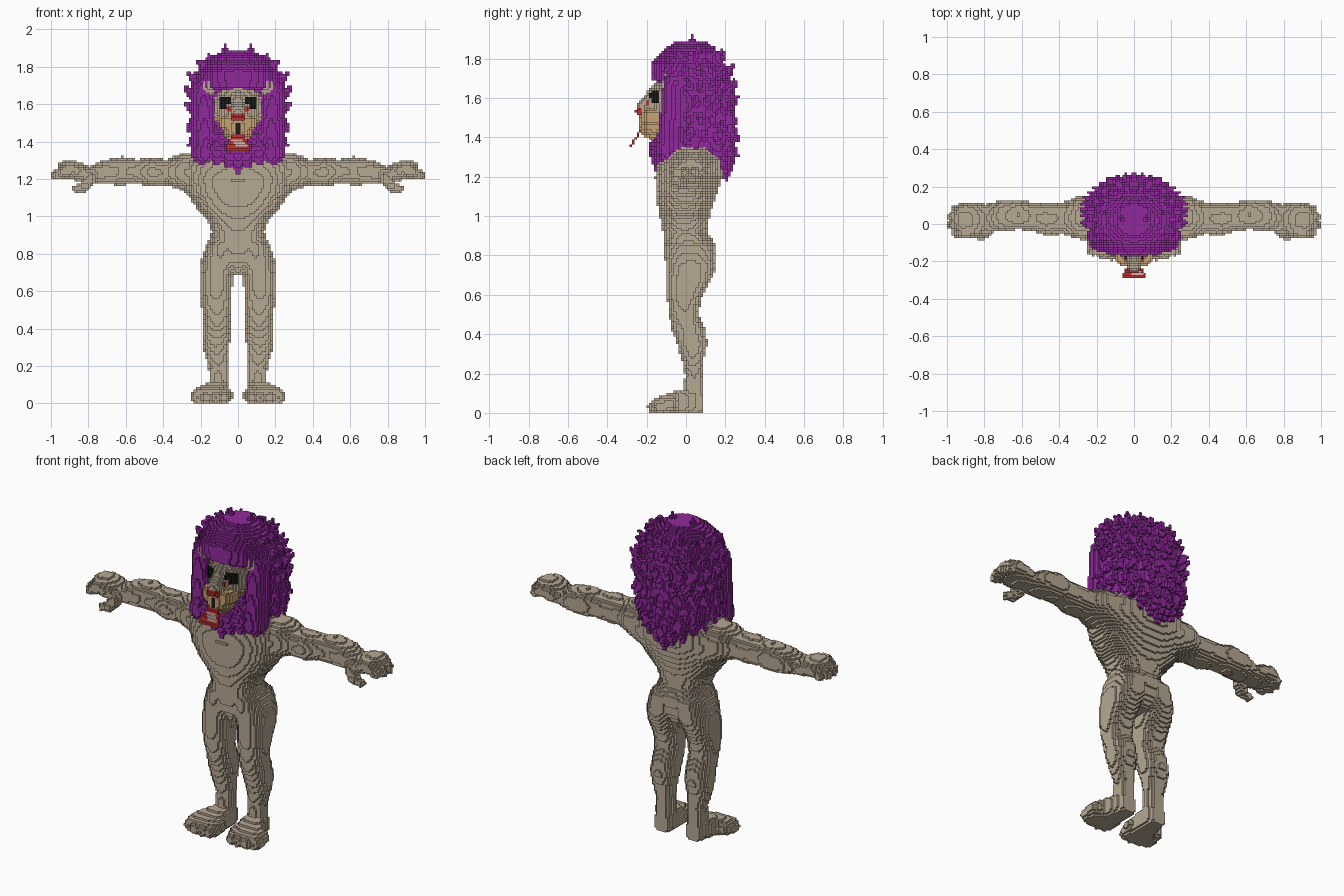
import bpy, math
from mathutils import Vector

if "Cube" in bpy.data.objects:
    bpy.data.objects.remove(bpy.data.objects["Cube"])

S = 0.0125          # cube size of the blocky style
cells = {}          # (i, j, k) -> (part, colour); the first part placed wins
COLOURS = {"beige": (0.47, 0.39, 0.29), "purple": (0.28, 0.022, 0.33),
           "tan": (0.56, 0.36, 0.17), "red": (0.52, 0.03, 0.03),
           "black": (0.01, 0.01, 0.01), "pale pink": (0.72, 0.45, 0.42)}


def fill(lo, hi, test, part, colour, mirror):
    r = [range(math.floor(a / S), math.ceil(b / S)) for a, b in zip(lo, hi)]
    for i in r[0]:
        for j in r[1]:
            for k in r[2]:
                if k >= 0 and test(((i + .5) * S, (j + .5) * S, (k + .5) * S)):
                    cells.setdefault((i, j, k), (part, colour))
                    if mirror:
                        cells.setdefault((-1 - i, j, k), (part, colour))


def section(rows, t):
    for p, q in zip(rows, rows[1:]):
        if p[0] <= t <= q[0]:
            f = (t - p[0]) / (q[0] - p[0])
            return [a + (b - a) * f for a, b in zip(p[1:], q[1:])]


def loft(axis, rows, part, colour, power=2.3, mirror=True):
    """Rounded sections (t, a0, a1, b0, b1) along an axis."""
    a, b = [n for n in range(3) if n != axis]
    lo, hi = [0] * 3, [0] * 3
    lo[axis], hi[axis] = rows[0][0], rows[-1][0]
    lo[a], hi[a] = min(r[1] for r in rows), max(r[2] for r in rows)
    lo[b], hi[b] = min(r[3] for r in rows), max(r[4] for r in rows)

    def test(p):
        s = section(rows, p[axis])
        if not s:
            return False
        u = abs(2 * p[a] - s[0] - s[1]) / max(s[1] - s[0], .001)
        v = abs(2 * p[b] - s[2] - s[3]) / max(s[3] - s[2], .001)
        return u < 1 and v < 1 and u ** power + v ** power < 1
    fill(lo, hi, test, part, colour, mirror)


def blob(c, r, part, colour, mirror=False):
    fill([x - y for x, y in zip(c, r)], [x + y for x, y in zip(c, r)],
         lambda p: sum(((p[n] - c[n]) / r[n]) ** 2 for n in range(3)) < 1, part, colour, mirror)


def limb(p, q, r0, r1, part, colour, mirror=True):
    """Tapered rod between two points."""
    p, q = Vector(p), Vector(q)
    d, m = q - p, max(r0, r1)

    def test(v):
        v = Vector(v)
        f = min(1, max(0, (v - p).dot(d) / d.length_squared))
        return (v - p - d * f).length < r0 + (r1 - r0) * f
    fill([min(x, y) - m for x, y in zip(p, q)], [max(x, y) + m for x, y in zip(p, q)],
         test, part, colour, mirror)


def paint(x0, x1, z0, z1, part, colour, raised=0):
    """Mark the frontmost cubes of a rectangle, on both sides."""
    for i in range(round(x0 / S), round(x1 / S)):
        for k in range(round(z0 / S), round(z1 / S)):
            for m in (i, -1 - i):
                front = [j for j in range(-30, 0) if (m, j, k) in cells]
                if front:
                    cells[(m, front[0] - raised, k)] = (part, colour)


# torso
torso = [(.69, .04, -.06, .10), (.76, .15, -.10, .14), (.85, .165, -.115, .15),
         (.92, .14, -.118, .11), (.98, .165, -.13, .115), (1.05, .225, -.145, .135),
         (1.12, .275, -.153, .16), (1.20, .30, -.157, .185), (1.28, .31, -.14, .185),
         (1.34, .25, -.10, .16), (1.36, .15, -.06, .12)]
loft(2, [(z, -w, w, a, b) for z, w, a, b in torso], "torso", "beige", 2.4, False)

# legs
loft(2, [(.05, .05, .16, -.05, .09), (.12, .055, .155, -.01, .09), (.20, .055, .157, -.005, .085),
         (.27, .05, .18, -.02, .09), (.35, .04, .19, -.045, .11), (.42, .038, .185, -.07, .10),
         (.50, .035, .192, -.085, .06), (.60, .033, .202, -.10, .085), (.68, .026, .205, -.10, .13),
         (.75, .0, .20, -.105, .155), (.85, .0, .172, -.11, .15), (.92, .0, .11, -.08, .08)],
     "legs", "beige")

# feet and toes
loft(1, [(-.165, .08, .24, 0, .07), (-.10, .05, .235, 0, .095), (-.03, .05, .18, 0, .115),
         (.04, .05, .16, 0, .11), (.09, .065, .145, 0, .09)], "feet", "beige", 4)
for x, y in ((.075, -.16), (.12, -.165), (.17, -.16), (.22, -.14)):
    limb((x - .01, y + .06, .045), (x, y, .03), .04, .03, "feet", "beige")

# arms
loft(0, [(.18, -.09, .16, 1.08, 1.34), (.30, -.08, .15, 1.14, 1.338), (.38, -.055, .115, 1.165, 1.305),
         (.47, -.06, .11, 1.16, 1.31), (.55, -.035, .115, 1.175, 1.305), (.62, -.03, .13, 1.165, 1.32),
         (.72, -.04, .125, 1.175, 1.30), (.79, -.05, .105, 1.185, 1.265), (.86, -.075, .115, 1.19, 1.295),
         (.93, -.055, .105, 1.205, 1.30), (.96, -.03, .08, 1.22, 1.28)], "arms", "beige")

# fingers and thumbs
for y, tip in ((-.045, .955), (-.005, .975), (.04, .975), (.08, .95)):
    limb((.90, y, 1.255), (tip, y, 1.22), .035, .024, "fingers", "beige")
limb((.79, -.04, 1.205), (.82, -.055, 1.16), .035, .03, "thumbs", "beige")
limb((.82, -.055, 1.16), (.865, -.055, 1.145), .028, .02, "thumbs", "beige")

# head, muzzle, nose and ears
blob((0, -.235, 1.53), (.042, .024, .024), "nose", "red")
blob((0, -.165, 1.475), (.082, .075, .085), "muzzle", "tan")
limb((0, -.13, 1.63), (0, -.205, 1.55), .05, .045, "head", "beige", False)
blob((0, -.05, 1.58), (.135, .13, .15), "head", "beige")
blob((.05, -.17, 1.5), (.055, .06, .045), "muzzle", "tan", True)
blob((.148, -.09, 1.70), (.043, .032, .052), "ears", "beige", True)
for (i, j, k), (part, colour) in list(cells.items()):   # tan lower face
    if part == "head" and (k + .5) * S < 1.53:
        cells[(i, j, k)] = (part, "tan")

# eyes and mouth line
paint(.0375, .10, 1.60, 1.6375, "eyes", "black", 1)
paint(.0625, .10, 1.575, 1.60, "eyes", "black", 1)
paint(.0375, .0625, 1.5625, 1.5875, "eyes", "red")
paint(0, S, 1.425, 1.5, "mouth_line", "black")

# hanging tongue, a thin slanted plate
for k in range(108, 116):
    z = (k + .5) * S
    half = round((.065 - max(0, z - 1.375) * .55) / S)
    for i in range(-half, half):
        j = math.floor((-.225 - (1.44 - z) * .65) / S)
        pale = 109 < k < 113 and -2 <= i + (k - 111) < 3
        cells.setdefault((i, j, k), ("tongue", "pale pink" if pale else "red"))

# mane body
mane = [(1.25, .13, -.14, .22), (1.30, .195, -.165, .23), (1.38, .225, -.175, .235),
        (1.43, .23, -.15, .235), (1.46, .235, -.11, .23), (1.60, .25, -.10, .235), (1.66, .25, -.11, .235),
        (1.69, .25, -.175, .23), (1.77, .225, -.18, .20), (1.83, .175, -.13, .16), (1.89, .08, -.05, .10)]
mane = [(z, -w, w, a, b) for z, w, a, b in mane]
loft(2, mane, "mane", "purple", 2.0, False)
limb((.185, -.055, 1.68), (.175, -.08, 1.33), .06, .07, "mane", "purple")

# mane tufts around the sides and back
for n, z in enumerate((1.34, 1.42, 1.50, 1.58, 1.66, 1.74, 1.81)):
    s = section(mane, z)
    cy, ry = (s[2] + s[3]) / 2, (s[3] - s[2]) / 2
    rise = .03 if z > 1.5 else -.04
    for m in range(6):
        a = math.radians(-15 + m * 19 + (n % 2) * 9)
        u, v = math.cos(a) * s[1], math.sin(a) * ry
        limb((-u * .85, cy + v * .85, z - rise), (-u * 1.17, cy + v * 1.2, z + rise),
             .045, .006, "mane", "purple")

# mane crown spikes and hanging tips
for x, y, z in ((.07, .03, 1.92), (.155, .06, 1.87), (.0, .08, 1.89), (.05, .14, 1.87),
                (.13, .16, 1.84), (.20, .03, 1.81), (.06, -.10, 1.85)):
    limb((x * .8, y, z - .10), (x, y, z - .006), .05, .007, "mane", "purple")
for x, y, z in ((0, -.14, 1.21), (.05, -.14, 1.245), (.11, -.125, 1.25), (.17, -.10, 1.29),
                (0, .205, 1.185), (.05, .20, 1.22), (.11, .19, 1.25), (.17, .16, 1.29)):
    limb((x, y, z + .11), (x, y, z), .048, .012, "mane", "purple")

# turn the outer cube faces of each part into one mesh
materials = {}
for name, rgb in COLOURS.items():
    materials[name] = bpy.data.materials.new(name)
    materials[name].diffuse_color = (*rgb, 1)
SIDES = []
for axis in range(3):
    for sign in (0, 1):
        ring = []
        for u, v in ((0, 0), (1, 0), (1, 1), (0, 1)):
            corner = [0, 0, 0]
            corner[axis], corner[(axis + 1) % 3], corner[(axis + 2) % 3] = sign, u, v
            ring.append(corner)
        step = [0, 0, 0]
        step[axis] = 2 * sign - 1
        SIDES.append((step, ring if sign else ring[::-1]))

parts = {}
for cell, (part, colour) in cells.items():
    index, faces, tints = parts.setdefault(part, ({}, [], []))
    for step, ring in SIDES:
        if tuple(c + d for c, d in zip(cell, step)) not in cells:
            faces.append([index.setdefault(tuple(c + d for c, d in zip(cell, corner)), len(index))
                          for corner in ring])
            tints.append(colour)

for part, (index, faces, tints) in parts.items():
    mesh = bpy.data.meshes.new(part)
    mesh.from_pydata([[c * S for c in v] for v in index], [], faces)
    used = sorted(set(tints))
    for name in used:
        mesh.materials.append(materials[name])
    for poly, tint in zip(mesh.polygons, tints):
        poly.material_index = used.index(tint)
    bpy.context.collection.objects.link(bpy.data.objects.new(part, mesh))

for m in bpy.data.materials:
    if m.users and not m.is_grease_pencil:
        m.use_nodes = True
        m.node_tree.nodes["Principled BSDF"].inputs["Base Color"].default_value = m.diffuse_color
